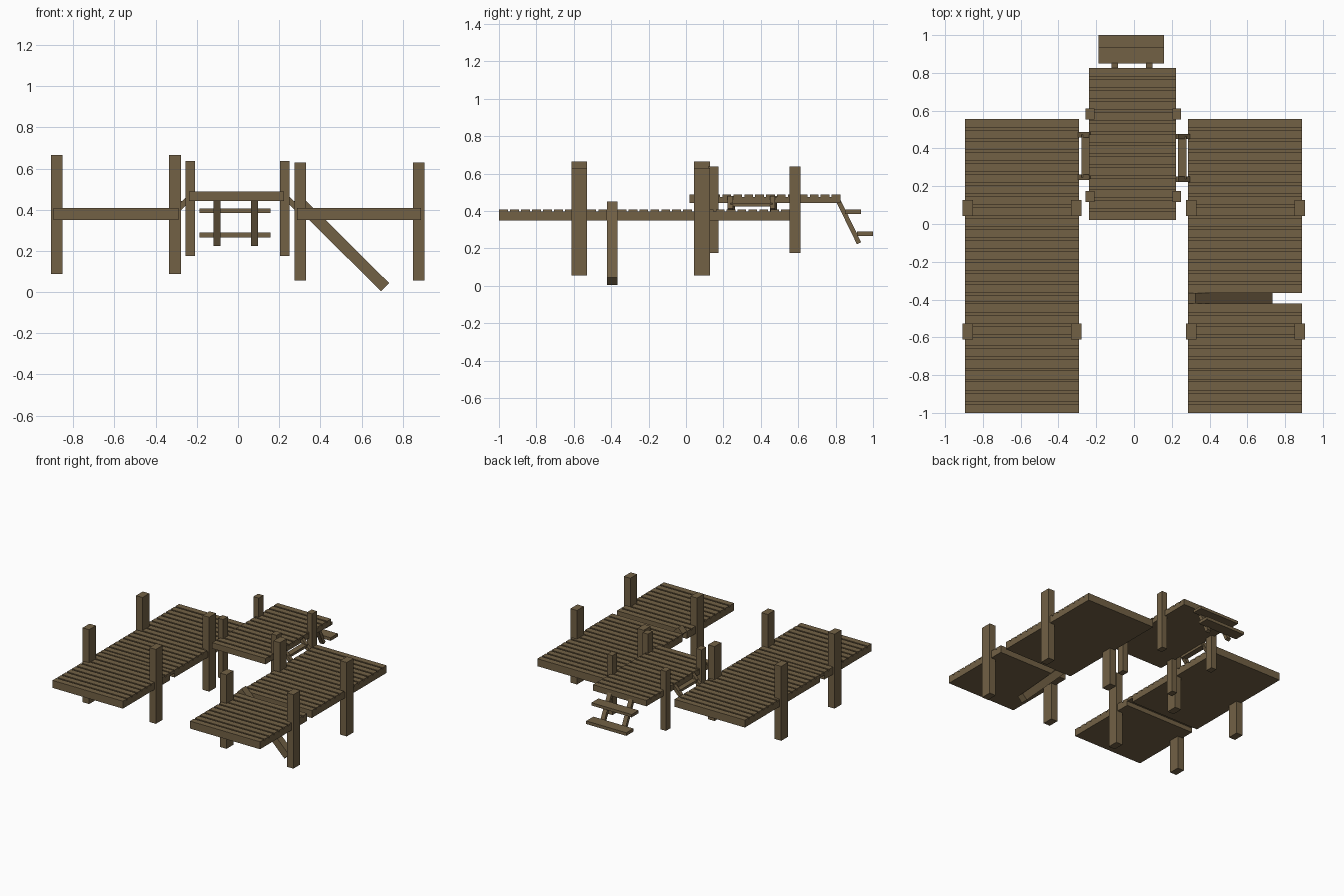
import bpy, math
from mathutils import Vector

if "Cube" in bpy.data.objects:
    bpy.data.objects.remove(bpy.data.objects["Cube"])

wood = bpy.data.materials.new("wood")
wood.diffuse_color = (0.17, 0.12, 0.06, 1)
wood.use_nodes = True
wood.node_tree.nodes["Principled BSDF"].inputs["Base Color"].default_value = wood.diffuse_color


def box(name, x, y, z):
    """Box from (min, max) ranges."""
    bpy.ops.mesh.primitive_cube_add(size=1, location=[sum(r) / 2 for r in (x, y, z)])
    o = bpy.context.object
    o.name = name
    o.scale = [r[1] - r[0] for r in (x, y, z)]
    bpy.ops.object.transform_apply(location=False, rotation=False, scale=True)
    o.data.materials.append(wood)
    return o


def beam(name, a, b, wide, thick):
    """Sloped beam from a to b; wide is across the horizontal direction."""
    a, b = Vector(a), Vector(b)
    d = b - a
    o = box(name, (-wide / 2, wide / 2), (-thick / 2, thick / 2), (-d.length / 2, d.length / 2))
    side = d.cross(Vector((0, 0, 1))).normalized()
    w = d.normalized()
    m = o.matrix_world.to_3x3()
    m.col[0], m.col[1], m.col[2] = side, w.cross(side), w
    o.rotation_euler = m.to_euler()
    o.location = (a + b) / 2
    return o


def planks(name, x, y, z, count):
    """Row of planks separated by narrow grooves."""
    gap = 0.012
    pitch = (y[1] - y[0] + gap) / count
    for i in range(count):
        s = y[0] + i * pitch
        box(f"{name}_plank", x, (s, s + pitch - gap), z)


def deck(name, x, y, z, count):
    box(f"{name}_base", x, y, (z[0], z[1] - 0.012))
    planks(name, x, y, (z[1] - 0.0121, z[1]), count)


# Side decks, each a front and a back section
for side, x in (("left", (-0.895, -0.29)), ("right", (0.287, 0.89))):
    deck(f"{side}_front_deck", x, (-1, -0.422), (0.35, 0.408), 10)
    deck(f"{side}_back_deck", x, (-0.365, 0.555), (0.35, 0.408), 16)
# One plank bridges the gap on the left only
box("left_bridge_plank", (-0.895, -0.29), (-0.412, -0.375), (0.396, 0.408))
box("left_bridge_base", (-0.895, -0.29), (-0.422, -0.365), (0.385, 0.396))

# Raised middle deck
deck("middle_deck", (-0.237, 0.223), (0.02, 0.825), (0.442, 0.488), 14)

# Posts
for x, z in ((-0.88, (0.087, 0.665)), (-0.306, (0.087, 0.665)),
             (0.302, (0.055, 0.63)), (0.877, (0.055, 0.63))):
    for y in (-0.57, 0.085):
        box("deck_post", (x - 0.028, x + 0.028), (y - 0.042, y + 0.042), z)
for x in (-0.233, 0.227):
    for y in (0.146, 0.583):
        box("middle_post", (x - 0.023, x + 0.023), (y - 0.029, y + 0.029), (0.175, 0.637))

# Fallen diagonal beam through the right gap
beam("fallen_beam", (0.305, -0.394, 0.43), (0.714, -0.394, 0.024), 0.056, 0.056)

# Back ladder
for x in (-0.103, 0.08):
    beam("ladder_rail", (x, 0.812, 0.46), (x, 0.925, 0.228), 0.034, 0.025)
box("upper_ladder_step", (-0.187, 0.158), (0.85, 0.935), (0.385, 0.407))
box("lower_ladder_step", (-0.187, 0.158), (0.913, 1.0), (0.266, 0.29))

# Short step ladders joining the decks
for s, ys in ((-1, (0.247, 0.473)), (1, (0.237, 0.463))):
    for y in ys:
        beam("link_rail", (s * 0.225, y, 0.47), (s * 0.288, y, 0.405), 0.028, 0.027)
    box("link_step", sorted((s * 0.233, s * 0.277)), ys, (0.424, 0.443))
